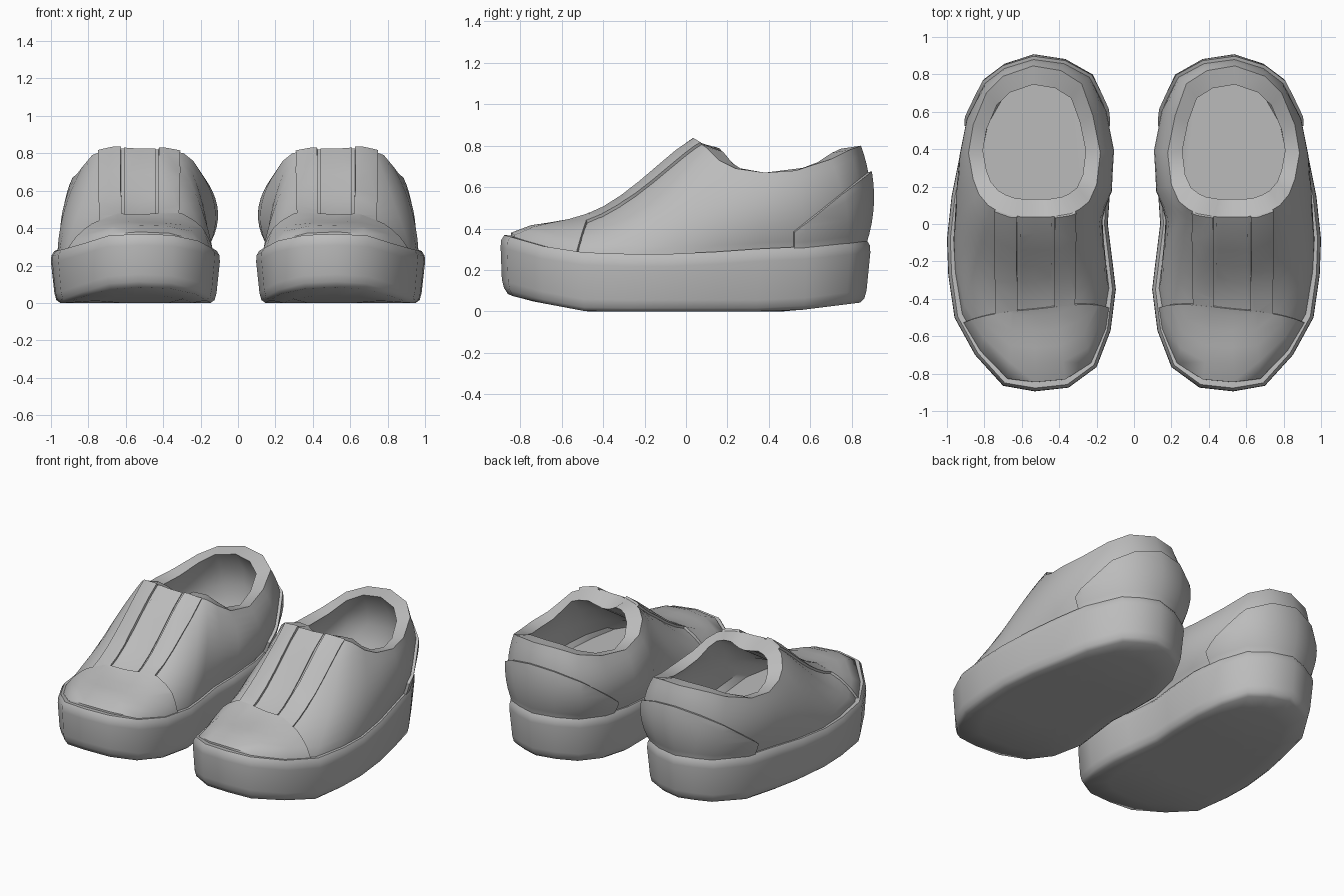
import bpy, bmesh, math
from mathutils import Vector

if "Cube" in bpy.data.objects:
    bpy.data.objects.remove(bpy.data.objects["Cube"])

grey = bpy.data.materials.new("plain grey")
grey.diffuse_color = (0.5, 0.5, 0.5, 1)
grey.use_nodes = True
grey.node_tree.nodes["Principled BSDF"].inputs["Base Color"].default_value = grey.diffuse_color

# One shoe: sole outline x, y and the matching collar point x, y, z
OUTLINE = [
    (.53, -.895, .53, .04, .82), (.70, -.865, .60, .04, .825), (.85, -.70, .66, .045, .825),
    (.96, -.5, .73, .07, .81), (.993, -.27, .78, .10, .79), (1.0, -.08, .83, .16, .73),
    (.975, .15, .86, .24, .69), (.935, .35, .885, .38, .67), (.885, .58, .86, .53, .68),
    (.76, .79, .79, .70, .735), (.65, .85, .70, .79, .78), (.53, .89, .54, .845, .80),
    (.38, .85, .39, .82, .79), (.25, .77, .28, .75, .75), (.165, .60, .22, .58, .695),
    (.128, .40, .18, .38, .67), (.13, .15, .20, .21, .70), (.14, 0, .24, .12, .76),
    (.115, -.2, .29, .08, .80), (.097, -.35, .34, .055, .81), (.125, -.57, .40, .045, .82),
    (.20, -.765, .43, .04, .82), (.35, -.875, .48, .04, .82)]
N = len(OUTLINE)
SOLE_TOP = [(-.9, .37), (-.7, .315), (-.5, .285), (-.2, .275), (.05, .28), (.3, .30), (.55, .31), (.9, .345)]
SOLE_BOTTOM = [(-.9, .1), (-.8, .06), (-.48, 0), (.5, 0), (.9, .05)]


def interp(table, y):
    for (a, za), (b, zb) in zip(table, table[1:]):
        if y <= b:
            return za + (zb - za) * max(0, y - a) / (b - a)
    return table[-1][1]


def outward(i):
    a, b = OUTLINE[i - 1], OUTLINE[(i + 1) % N]
    return Vector((b[1] - a[1], a[0] - b[0], 0)).normalized()


def frontness(i):
    return max(0, -outward(i).y)


def sole_ring(inset, height, table, toe=0.0):
    """Outline moved inwards; toe adds extra inset at the front."""
    ring = []
    for i, p in enumerate(OUTLINE):
        v = Vector((p[0], p[1], 0)) - outward(i) * (inset + toe * frontness(i))
        v.z = interp(table, p[1]) + height
        ring.append(v)
    return ring


def upper_ring(t, inset=0.0):
    """Skin of the upper, from the sole (t=0) to the collar (t=1)."""
    ring = []
    for i, (base, p) in enumerate(zip(sole_ring(.035, -.01, SOLE_TOP, .028), OUTLINE)):
        n, front = outward(i), frontness(i)
        bulge = .03
        if p[1] > .1:                       # fuller around the heel, most on the inner side
            bulge = .04 + .025 * max(0, -n.x)
        base.z += .012 * front
        v = base.lerp(Vector(p[2:]), t)
        v += n * (bulge * 4 * t * (1 - t) * (1 - front) - inset)
        v.z -= .115 * front * 16 * (t * (1 - t)) ** 2 + inset * front * .6
        ring.append(v)
    return ring


def loft(rings, cap_start=False, cap_end=False):
    bm = bmesh.new()
    rows = [[bm.verts.new(v) for v in r] for r in rings]
    for lo, hi in zip(rows, rows[1:]):
        for i in range(N):
            j = (i + 1) % N
            bm.faces.new((lo[i], lo[j], hi[j], hi[i]))
    if cap_start:
        bm.faces.new(rows[0][::-1])
    if cap_end:
        bm.faces.new(rows[-1])
    return bm


def finish(name, bm, thickness=0.0, angle=50):
    mesh = bpy.data.meshes.new(name)
    bm.to_mesh(mesh)
    bm.free()
    mesh.materials.append(grey)
    ob = bpy.data.objects.new(name, mesh)
    bpy.context.collection.objects.link(ob)
    bpy.ops.object.select_all(action='DESELECT')
    ob.select_set(True)
    bpy.context.view_layer.objects.active = ob
    if thickness:
        m = ob.modifiers.new("thickness", 'SOLIDIFY')
        m.thickness, m.offset = thickness, 1
        bpy.ops.object.modifier_apply(modifier=m.name)
    # second shoe of the pair
    m = ob.modifiers.new("pair", 'MIRROR')
    m.use_mirror_merge = False
    bpy.ops.object.modifier_apply(modifier=m.name)
    bpy.ops.object.shade_smooth_by_angle(angle=math.radians(angle))


# Skin of the upper, with a hidden skirt tucked into the sole
FOOT = [v - Vector((0, 0, .05)) for v in upper_ring(0)]
SKIN = [FOOT] + [upper_ring(k / 10) for k in range(11)]


def panel(name, cuts, thickness):
    """Raised piece of the skin; each cut removes the side its normal points to."""
    bm = loft(SKIN)
    for co, no in cuts:
        bmesh.ops.bisect_plane(bm, geom=bm.verts[:] + bm.edges[:] + bm.faces[:],
                               plane_co=co, plane_no=no, clear_outer=True)
    finish(name, bm, thickness)


# Platform sole: curved underside, rounded lower edge, wall and top lip
def underside(scale):
    ring = []
    for v in sole_ring(.05, 0, SOLE_BOTTOM, -.015):
        x, y = .54 + (v.x - .54) * scale, v.y * scale
        ring.append(Vector((x, y, interp(SOLE_BOTTOM, y))))
    return ring


rings = [underside(s) for s in (.35, .55, .8, 1)]
rings += [sole_ring(.028, .016, SOLE_BOTTOM, -.012), sole_ring(.018, .055, SOLE_BOTTOM, -.012),
          sole_ring(0, -.06, SOLE_TOP), sole_ring(.002, -.025, SOLE_TOP),
          sole_ring(.018, 0, SOLE_TOP), sole_ring(.075, -.005, SOLE_TOP, .03)]
finish("sole", loft(rings, cap_start=True))

# Upper: outer skin, wide sloping collar rim, lining and insole
rim = []
for i, p in enumerate(OUTLINE):
    drop = .015 + .045 * frontness(i)
    rim.append(Vector((.535 + (p[2] - .535) * .78, .43 + (p[3] - .43) * .76, p[4] - drop)))
lining = [upper_ring(t, .06) for t in (.7, .45, .2)]
insole = [Vector((v.x, v.y, .33)) for v in upper_ring(.08, .09)]
finish("upper", loft(SKIN + [rim] + lining + [insole], cap_end=True), angle=40)

# Toe cap
panel("toe_cap", [((.53, -.445, .48), (.02, .2, -.04))], .016)

# Heel counter with a sloping top edge
panel("heel_counter", [((0, .52, 0), (0, -1, 0)), ((0, .52, .385), (0, -.28, .35))], .018)

# Front panels separated by narrow grooves
for name, x0, x1, thick in (("centre_panel", .44, .61, .006),
                            ("inner_gore", .315, .425, .015),
                            ("outer_gore", .625, .74, .015)):
    panel(name, [((x0, 0, 0), (-1, 0, 0)), ((x1, 0, 0), (1, 0, 0)),
                 ((0, .3, 0), (0, 1, 0)), ((.53, -.455, .48), (-.02, -.2, .04))], thick)
